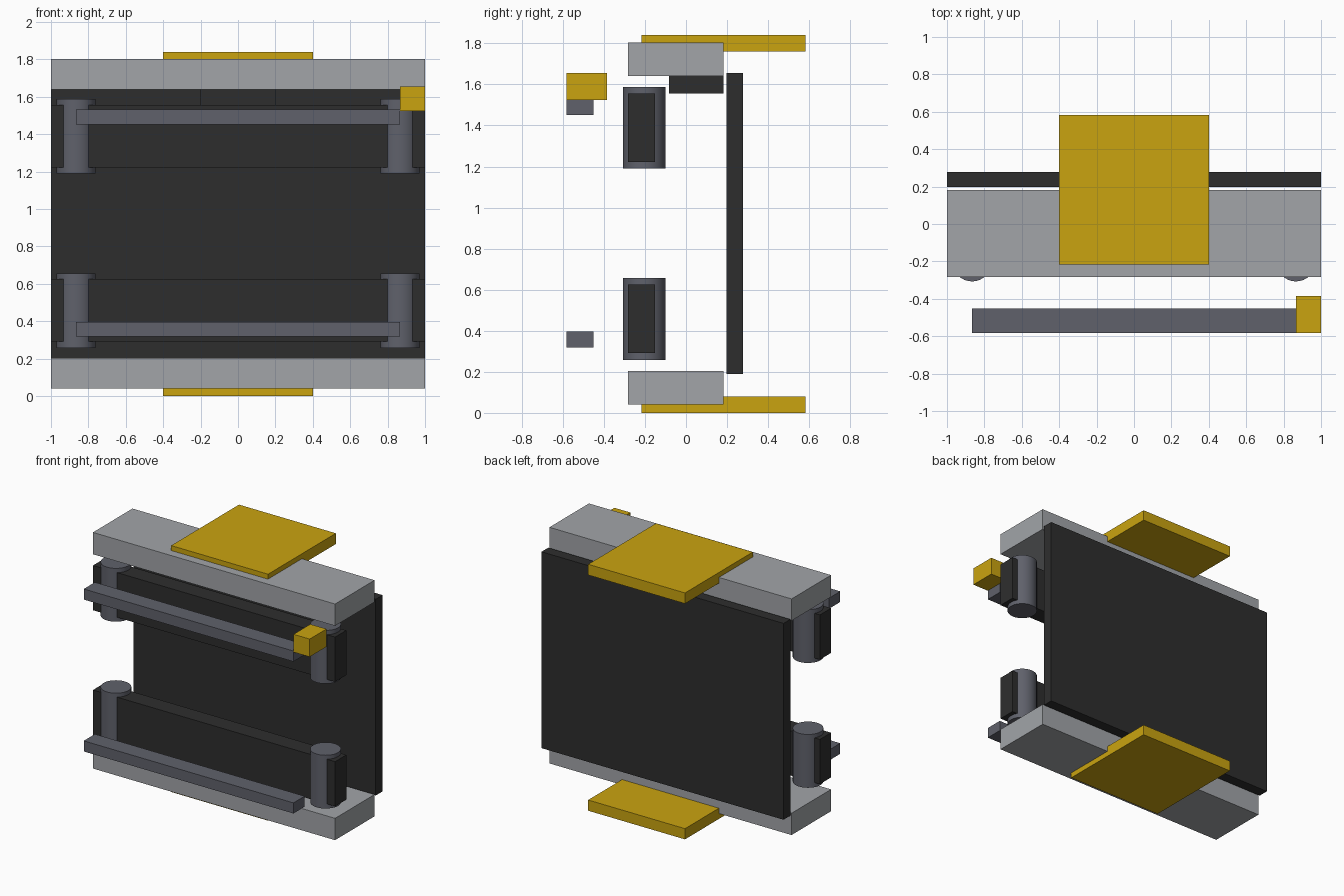
import bpy, bmesh
from mathutils import Matrix, Vector

if "Cube" in bpy.data.objects:
    bpy.data.objects.remove(bpy.data.objects["Cube"])


def material(name, rgb):
    m = bpy.data.materials.new(name)
    m.diffuse_color = (*rgb, 1)
    m.use_nodes = True
    m.node_tree.nodes["Principled BSDF"].inputs["Base Color"].default_value = m.diffuse_color
    return m


GREY = material("light grey metal", (0.36, 0.374, 0.394))
BLACK = material("black", (0.027, 0.027, 0.027))
SLATE = material("slate steel", (0.115, 0.12, 0.147))
YELLOW = material("yellow", (0.59, 0.37, 0.005))


def finish(name, bm, mat):
    mesh = bpy.data.meshes.new(name)
    bm.to_mesh(mesh)
    bm.free()
    mesh.materials.append(mat)
    ob = bpy.data.objects.new(name, mesh)
    bpy.context.collection.objects.link(ob)
    return ob


def box(name, mat, x, y, z):
    """Box from (min, max) ranges on each axis."""
    lo, hi = Vector((x[0], y[0], z[0])), Vector((x[1], y[1], z[1]))
    bm = bmesh.new()
    bmesh.ops.create_cube(bm, size=1, matrix=Matrix.Translation((lo + hi) / 2)
                          @ Matrix.Diagonal((*(hi - lo), 1)))
    return finish(name, bm, mat)


def roller(name, x, y, z, radius):
    """Smooth upright cylinder."""
    bm = bmesh.new()
    bmesh.ops.create_cone(bm, cap_ends=True, segments=32, radius1=radius, radius2=radius,
                          depth=z[1] - z[0],
                          matrix=Matrix.Translation((x, y, (z[0] + z[1]) / 2)))
    ob = finish(name, bm, SLATE)
    bpy.context.view_layer.objects.active = ob
    ob.select_set(True)
    bpy.ops.object.shade_smooth_by_angle()
    ob.select_set(False)


FULL = (-1, 1)

# Back panel
box("back_panel", BLACK, FULL, (0.197, 0.277), (0.19, 1.656))

# Lower and upper levels: beam, mounting plate, rail, rollers, front bar
levels = {
    "lower": dict(beam=0.04, plate=0.0, rail=0.292, roller=0.258, bar=0.318),
    "upper": dict(beam=1.64, plate=1.76, rail=1.222, roller=1.19, bar=1.452),
}
for level, z in levels.items():
    box(level + "_beam", GREY, FULL, (-0.283, 0.183), (z["beam"], z["beam"] + 0.163))
    box(level + "_plate", YELLOW, (-0.4, 0.4), (-0.217, 0.583),
        (z["plate"], z["plate"] + 0.08))
    box(level + "_rail", BLACK, FULL, (-0.283, -0.151), (z["rail"], z["rail"] + 0.334))
    box(level + "_front_bar", SLATE, (-0.866, 0.866), (-0.583, -0.451),
        (z["bar"], z["bar"] + 0.079))
    for side, x in (("left", -0.866), ("right", 0.866)):
        roller(f"{level}_{side}_roller", x, -0.203, (z["roller"], z["roller"] + 0.398), 0.104)

# Latch block under the upper beam
box("latch_block", BLACK, (-0.2, 0.2), (-0.083, 0.182), (1.556, 1.7))

# Bar end handle
box("end_handle", YELLOW, (0.867, 1.0), (-0.583, -0.385), (1.523, 1.656))
